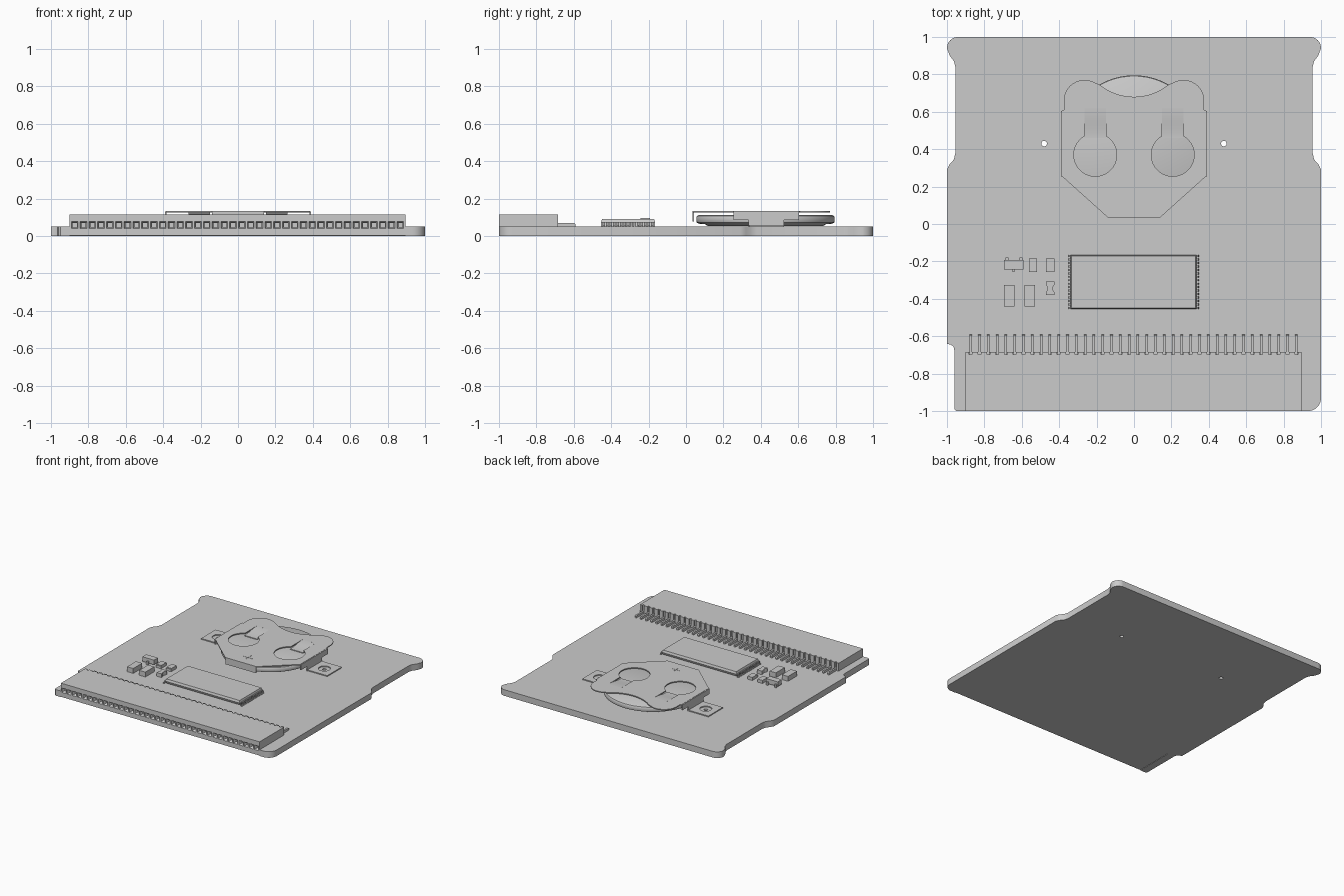
import bpy, bmesh, math

if "Cube" in bpy.data.objects:
    bpy.data.objects.remove(bpy.data.objects["Cube"])

grey = bpy.data.materials.new("plain grey")
grey.use_nodes = True
colour = (0.6, 0.6, 0.6, 1)
grey.diffuse_color = colour
grey.node_tree.nodes["Principled BSDF"].inputs["Base Color"].default_value = colour


def finish(name, bm, smooth=False):
    bmesh.ops.recalc_face_normals(bm, faces=bm.faces)
    mesh = bpy.data.meshes.new(name)
    bm.to_mesh(mesh)
    bm.free()
    mesh.materials.append(grey)
    ob = bpy.data.objects.new(name, mesh)
    bpy.context.collection.objects.link(ob)
    if smooth:
        shade(ob)
    return ob


def shade(ob):
    bpy.ops.object.select_all(action="DESELECT")
    ob.select_set(True)
    bpy.context.view_layer.objects.active = ob
    bpy.ops.object.shade_smooth_by_angle(angle=math.radians(35))


def loft(bm, rings):
    """Join equal-length rings of points into a closed solid."""
    vs = [[bm.verts.new(p) for p in ring] for ring in rings]
    n = len(vs[0])
    for a, b in zip(vs, vs[1:]):
        for i in range(n):
            bm.faces.new((a[i], a[(i + 1) % n], b[(i + 1) % n], b[i]))
    bm.faces.new(vs[0][::-1])
    bm.faces.new(vs[-1])


def slab(bm, outline, z0, z1):
    loft(bm, [[(x, y, z) for x, y in outline] for z in (z0, z1)])


def box(bm, x0, x1, y0, y1, z0, z1):
    slab(bm, [(x0, y0), (x1, y0), (x1, y1), (x0, y1)], z0, z1)


def bar(bm, profile, x0, x1):
    """Extrude a y-z profile along x."""
    loft(bm, [[(x, y, z) for y, z in profile] for x in (x0, x1)])


def arc(cx, cy, r, a0, a1, n=8):
    angles = [math.radians(a0 + (a1 - a0) * i / n) for i in range(n + 1)]
    return [(cx + r * math.cos(a), cy + r * math.sin(a)) for a in angles]


def circle(cx, cy, r, n=40):
    return arc(cx, cy, r, 0, 360 - 360 / n, n - 1)


def cut(ob, bm, name, smooth=False):
    cutter = finish(name, bm)
    cutter.hide_render = True
    cutter.hide_set(True)
    mod = ob.modifiers.new("cut", "BOOLEAN")
    mod.object = cutter
    mod.solver = "EXACT"
    if smooth:
        shade(ob)


def flip(points):
    return [(-x, y) for x, y in reversed(points)]


# Circuit board with waisted sides and a bay for the connector
FOOT_X, FOOT_Y = 0.48, 0.43
waist = [(1, 0.29), (0.985, 0.32), (0.963, 0.345), (0.955, 0.38),
         (0.955, 0.84), (0.963, 0.87), (0.985, 0.9), (1, 0.94)]
upper = waist + arc(0.94, 0.94, 0.06, 0, 90)[1:]
outline = ([(-0.95, -1), (-0.9, -1), (-0.9, -0.685), (0.895, -0.685), (0.895, -1)]
           + arc(0.93, -0.93, 0.07, -90, 0) + upper + flip(upper)
           + [(-1, -0.64), (-0.98, -0.645), (-0.965, -0.655), (-0.96, -0.68), (-0.96, -0.99)])
bm = bmesh.new()
slab(bm, outline, 0, 0.05)
board = finish("circuit_board", bm)
bm = bmesh.new()
for s in (-1, 1):
    slab(bm, circle(s * FOOT_X, FOOT_Y, 0.015, 16), -0.1, 0.2)
cut(board, bm, "board_hole_cutter", True)

# Edge connector with funnel sockets in front and pin slots behind
pins = [-0.873 + 0.04705 * i for i in range(38)]
bm = bmesh.new()
box(bm, -0.9, 0.895, -1, -0.685, 0.003, 0.115)
connector = finish("edge_connector", bm)
bm = bmesh.new()
for x in pins:
    rings = []
    for y, h in ((-1.002, 0.019), (-0.985, 0.011), (-0.9, 0.011)):
        rings.append([(x - h, y, 0.059 - h), (x + h, y, 0.059 - h),
                      (x + h, y, 0.059 + h), (x - h, y, 0.059 + h)])
    loft(bm, rings)
    box(bm, x - 0.008, x + 0.008, -0.698, -0.6, 0.06, 0.13)
cut(connector, bm, "socket_cutter")

# Connector pins
bm = bmesh.new()
for x in pins:
    bar(bm, [(-0.7, 0.05), (-0.59, 0.05), (-0.59, 0.062), (-0.597, 0.069), (-0.7, 0.069)],
        x - 0.007, x + 0.007)
finish("connector_pins", bm)

# Memory chip with a row of bent leads at each end
bm = bmesh.new()
def rect(inset):
    return [(-0.34 + inset, -0.455 + inset), (0.335 - inset, -0.455 + inset),
            (0.335 - inset, -0.165 - inset), (-0.34 + inset, -0.165 - inset)]
loft(bm, [[(x, y, z) for x, y in rect(i)]
          for i, z in ((0.006, 0.056), (0, 0.073), (0.006, 0.091))])
finish("memory_chip", bm)
bm = bmesh.new()
lead = [(0.33, 0.07), (0.341, 0.07), (0.344, 0.05), (0.356, 0.05),
        (0.356, 0.056), (0.349, 0.056), (0.346, 0.076), (0.33, 0.076)]
for i in range(16):
    y = -0.31 + (i - 7.5) * 0.0185
    for s in (-1, 1):
        loft(bm, [[(s * x - 0.0025, y + d, z) for x, z in lead] for d in (-0.005, 0.005)])
finish("chip_leads", bm)

# Small components
bm = bmesh.new()
for x in (-0.667, -0.557):
    box(bm, x - 0.028, x + 0.028, -0.44, -0.325, 0.05, 0.09)
finish("capacitors", bm)
bm = bmesh.new()
for x in (-0.54, -0.448):
    box(bm, x - 0.022, x + 0.022, -0.25, -0.185, 0.05, 0.075)
    box(bm, x - 0.022, x + 0.022, -0.256, -0.25, 0.05, 0.07)
finish("resistors", bm)
bm = bmesh.new()
side = [(-0.426, -0.38), (-0.426, -0.365), (-0.432, -0.355),
        (-0.432, -0.335), (-0.426, -0.325), (-0.426, -0.308)]
slab(bm, side + [(-0.896 - x, y) for x, y in reversed(side)], 0.05, 0.08)
finish("diode", bm)
bm = bmesh.new()
box(bm, -0.695, -0.59, -0.242, -0.192, 0.058, 0.096)
for x, y0, y1 in ((-0.68, -0.2, -0.18), (-0.605, -0.2, -0.18), (-0.643, -0.255, -0.235)):
    box(bm, x - 0.008, x + 0.008, y0, y1, 0.05, 0.075)
finish("transistor", bm)

# Coin cell with rounded rim
bm = bmesh.new()
cell = [(0.31, 0.055), (0.325, 0.064), (0.355, 0.066), (0.367, 0.072), (0.37, 0.08),
        (0.37, 0.1), (0.366, 0.108), (0.358, 0.112)]
loft(bm, [[(x, y, z) for x, y in circle(0, 0.425, r, 64)] for r, z in cell])
finish("coin_cell", bm, True)

# Battery clip top plate with two keyhole openings
right = ([(0.14, 0.035), (0.385, 0.255), (0.385, 0.605), (0.375, 0.61)]
         + arc(0.265, 0.66, 0.11, 0, 110, 12) + [(0.19, 0.748)])
dip = arc(0, 0.975, 0.295, -50, -130, 20)[1:-1]
bm = bmesh.new()
slab(bm, right + dip + flip(right), 0.125, 0.133)
clip = finish("battery_clip", bm)
bm = bmesh.new()
for s in (-1, 1):
    neck = math.degrees(math.acos(0.058 / 0.115))
    keyhole = [(0.058, 0.62), (-0.058, 0.62)] + arc(0, 0.37, 0.115, 180 - neck, 360 + neck, 32)
    slab(bm, [(s * 0.207 + x, y) for x, y in keyhole], 0.115, 0.15)
cut(clip, bm, "keyhole_cutter", True)

# Spring tongues bending down to the cell
bm = bmesh.new()
curve = [(0.625, 0.133), (0.59, 0.132), (0.55, 0.127), (0.51, 0.121), (0.475, 0.118), (0.46, 0.118)]
for s in (-1, 1):
    bar(bm, curve + [(y, z - 0.007) for y, z in reversed(curve)],
        s * 0.207 - 0.057, s * 0.207 + 0.057)
finish("clip_tongues", bm, True)

# Folded clip walls, legs and front lip
bm = bmesh.new()
wall = [(0.255, 0.131), (0.255, 0.087), (0.335, 0.087), (0.335, 0.05),
        (0.525, 0.05), (0.525, 0.087), (0.605, 0.087), (0.605, 0.131)]
for s in (-1, 1):
    bar(bm, wall, s * 0.383, s * 0.391)
box(bm, -0.138, 0.138, 0.035, 0.043, 0.078, 0.13)
finish("clip_walls", bm)

# Clip feet with round openings
bm = bmesh.new()
for s in (-1, 1):
    box(bm, *sorted((s * 0.385, s * 0.57)), 0.338, 0.525, 0.05, 0.058)
feet = finish("clip_feet", bm)
bm = bmesh.new()
for s in (-1, 1):
    slab(bm, circle(s * FOOT_X, FOOT_Y, 0.045, 32), 0.04, 0.07)
cut(feet, bm, "foot_hole_cutter", True)

# Polarity mark
bm = bmesh.new()
a, b = 0.04, 0.002
slab(bm, [(x, y + 0.13) for x, y in (
    (-b, -a), (b, -a), (b, -b), (a, -b), (a, b), (b, b),
    (b, a), (-b, a), (-b, b), (-a, b), (-a, -b), (-b, -b))], 0.132, 0.1345)
finish("polarity_mark", bm)
